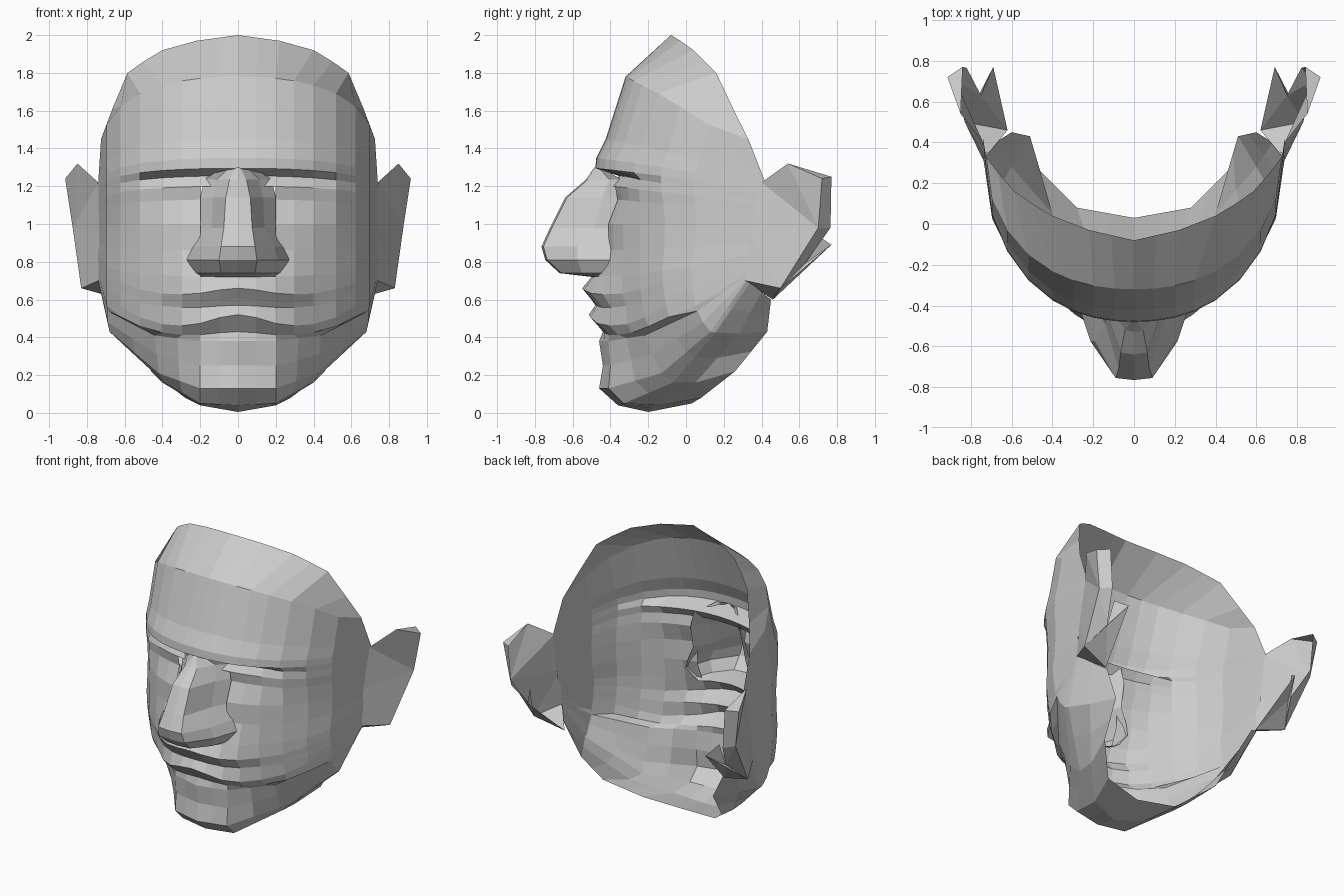
import bpy
from mathutils import Vector

grey = bpy.data.materials.new("plain_grey")
grey.diffuse_color = (0.6, 0.6, 0.6, 1)


def build(name, verts, faces):
    """Make a half part and mirror it across x = 0, flat shaded."""
    mesh = bpy.data.meshes.new(name)
    mesh.from_pydata(verts, [], faces)
    mesh.materials.append(grey)
    obj = bpy.data.objects.new(name, mesh)
    bpy.context.collection.objects.link(obj)
    mirror = obj.modifiers.new("mirror", 'MIRROR')
    mirror.use_clip = True
    mirror.merge_threshold = 0.0005
    return obj


def loft(name, rows, keep=lambda centre: True):
    """Skin rows running top to bottom, each going from the middle outwards."""
    n = len(rows[0])
    verts = [Vector(p) for row in rows for p in row]
    faces = []
    for r in range(len(rows) - 1):
        for c in range(n - 1):
            a = r * n + c
            f = (a, a + n, a + n + 1, a + 1)
            if keep(sum((verts[i] for i in f), Vector()) / 4):
                faces.append(f)
    return build(name, verts, faces)


# Column positions as fractions of the half width
COLS = (0, .13, .27, .40, .54, .70, .84, .94, 1)
WIDTH = .74


def section(z, front, back, z_edge, bulge=0, reach=.42, power=2, dip=0):
    """Curved cross-section, with a bulge (or hollow) inside reach and a dip
    at the corners of the mouth."""
    row = []
    for u in COLS:
        k = (1 - u ** 2.25) ** (1 / 2.25)
        x = u * WIDTH
        push = bulge * max(0, 1 - (x / reach) ** power)
        sag = dip * max(0, 1 - ((x - .36) / .3) ** 2)
        row.append((x, back + (front - back) * k - push,
                    z_edge + (z - z_edge) * k ** .65 - sag))
    return row


def resample(points):
    """Spread a short polyline over all columns."""
    pts = [Vector(p) for p in points]
    row = []
    for i in range(len(COLS)):
        t = i * (len(pts) - 1) / (len(COLS) - 1)
        j = min(int(t), len(pts) - 2)
        row.append(pts[j].lerp(pts[j + 1], t - j))
    return row


# Upper rim of the mask
rows = [[(0, -.08, 2.0), (.11, -.055, 1.985), (.22, -.03, 1.97), (.40, .04, 1.92),
         (.50, .10, 1.86), (.585, .16, 1.80), (.665, .25, 1.61), (.725, .33, 1.45),
         (.74, .42, 1.22)]]
# Forehead, brow, eye hollows and cheeks
rows += [section(*s) for s in (
    (1.78, -.32, .415, 1.21),
    (1.45, -.425, .41, 1.19),
    (1.35, -.475, .405, 1.17),
    (1.295, -.48, .40, 1.15),
    (1.255, -.475, .40, 1.12, -.12, .56, 4),
    (1.20, -.47, .39, 1.09, -.075, .56, 4),
    (1.13, -.45, .39, 1.05, -.07, .54, 4),
    (1.00, -.43, .38, .98),
    (.86, -.43, .37, .90),
)]
# Lips
rows += [section(z, f, .33, ze, b, dip=d) for z, f, ze, b, d in (
    (.72, -.42, .84, .08, 0), (.66, -.415, .80, .135, .04),
    (.605, -.405, .78, .10, .03), (.57, -.40, .76, .08, .02),
    (.52, -.385, .75, .13, .07), (.43, -.36, .74, .08, .03))]
# Chin, jaw line and underside
rows += [resample(p) for p in (
    ((0, -.46, .38), (.20, -.41, .38), (.44, -.22, .41), (.69, .06, .54), (.74, .325, .73)),
    ((0, -.44, .25), (.20, -.40, .25), (.43, -.18, .31), (.69, .09, .48), (.74, .32, .715)),
    ((0, -.46, .13), (.20, -.41, .13), (.42, -.13, .21), (.68, .13, .43), (.74, .32, .70)),
    ((0, -.36, .04), (.20, -.33, .05), (.39, -.07, .16), (.675, .155, .425), (.73, .34, .69)),
    ((0, -.20, .005), (.20, -.15, .04), (.40, .05, .16), (.60, .28, .42), (.68, .40, .64)),
    ((0, .03, .05), (.28, .08, .08), (.46, .26, .22), (.51, .43, .43), (.60, .45, .60)),
)]
# The mask is open where the nose joins it
loft("face_mask", rows,
     lambda c: not (c.x < .19 and .74 < c.z < 1.2 and c.y < 0))

# Nose: height, ridge half width, ridge depth, base half width, base depth
nose = []
for z, rw, ry, bw, by in (
        (1.30, .01, -.485, .08, -.45),
        (1.235, .045, -.53, .18, -.34),
        (1.14, .065, -.64, .20, -.335),
        (.98, .075, -.72, .205, -.37),
        (.88, .09, -.765, .245, -.37),
        (.81, .10, -.745, .275, -.39),
        (.74, .09, -.67, .23, -.42),
        (.72, .06, -.50, .20, -.43)):
    fx, fy = (.5, .65) if z > .95 else (.65, .48)
    side = (rw + (bw - rw) * fx, ry + (by - ry) * fy, z)
    nose.append([(0, ry, z), (rw, ry + .01, z), side, (bw, by, z)])
loft("nose", nose)

# Ears: front sheet, rolled rim and back flange
ear = [(.74, .40, 1.22), (.85, .54, 1.32), (.915, .72, 1.24), (.84, .77, 1.25),
       (.875, .70, .98), (.82, .765, .98), (.83, .50, .66), (.74, .315, .70),
       (.69, .77, .89), (.62, .46, .60), (.735, .34, .95), (.75, .63, .79),
       (.735, .68, .95), (.68, .40, .64)]
build("ear", ear, [(0, 4, 1), (1, 4, 2), (0, 10, 4), (10, 6, 4), (10, 7, 6),
                   (1, 2, 3), (2, 4, 5, 3), (4, 6, 11), (4, 11, 5),
                   (11, 9, 8), (6, 9, 11), (7, 9, 6), (6, 8, 11),
                   (8, 12, 11), (7, 13, 9)])
